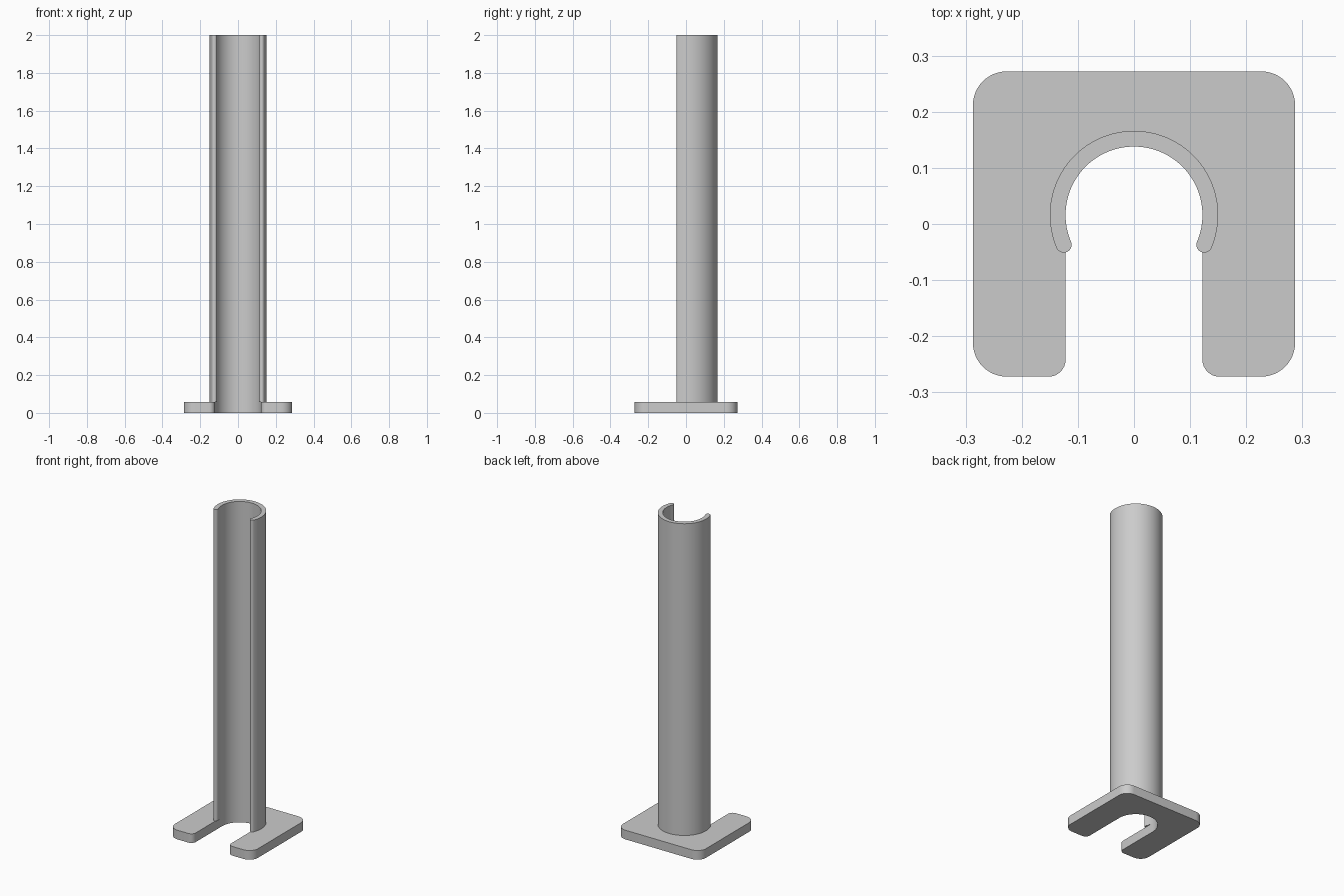
import bpy, bmesh
from math import cos, sin, pi, radians

cube = bpy.data.objects.get("Cube")
if cube:
    bpy.data.objects.remove(cube, do_unlink=True)

grey = bpy.data.materials.new("light grey")
grey.use_nodes = True
GREY = (0.6, 0.6, 0.6, 1)
grey.diffuse_color = GREY
grey.node_tree.nodes["Principled BSDF"].inputs["Base Color"].default_value = GREY

AXIS_Y = 0.016          # centre of the tube
INNER, OUTER = 0.122, 0.15
BASE_TOP = 0.057


def arc(cx, cy, r, start, end, steps):
    """Points along an arc, angles in degrees."""
    angles = [radians(start + (end - start) * i / steps) for i in range(steps + 1)]
    return [(cx + r * cos(a), cy + r * sin(a)) for a in angles]


def extrude_outline(name, outline, bottom, top):
    """Solid prism from a closed outline, smooth on its curved walls."""
    bm = bmesh.new()
    face = bm.faces.new([bm.verts.new((x, y, bottom)) for x, y in outline])
    result = bmesh.ops.extrude_face_region(bm, geom=[face], use_keep_orig=True)
    verts = [v for v in result["geom"] if isinstance(v, bmesh.types.BMVert)]
    bmesh.ops.translate(bm, verts=verts, vec=(0, 0, top - bottom))
    bmesh.ops.recalc_face_normals(bm, faces=bm.faces)
    mesh = bpy.data.meshes.new(name)
    bm.to_mesh(mesh)
    bm.free()
    mesh.materials.append(grey)
    obj = bpy.data.objects.new(name, mesh)
    bpy.context.collection.objects.link(obj)
    bpy.ops.object.select_all(action="DESELECT")
    obj.select_set(True)
    bpy.context.view_layer.objects.active = obj
    bpy.ops.object.shade_smooth_by_angle(angle=radians(30))
    return obj


# Base plate: rounded rectangle with a round-ended slot open to the front
W, D, R, r = 0.287, 0.272, 0.06, 0.03
right_half = (arc(W - R, D - R, R, 90, 0, 12)
              + arc(W - R, R - D, R, 0, -90, 12)
              + arc(INNER + r, r - D, r, -90, -180, 8))
left_half = [(-x, y) for x, y in reversed(right_half)]
slot = arc(0, AXIS_Y, INNER, 0, 180, 48)
extrude_outline("base_plate", right_half + slot + left_half, 0, BASE_TOP)

# Split tube: open towards the front, with rounded lips
LIP = 23                # degrees the wall wraps past the half circle
middle, lip_r = (INNER + OUTER) / 2, (OUTER - INNER) / 2
a = radians(LIP)
lip_x, lip_y = middle * cos(a), AXIS_Y - middle * sin(a)
outer = arc(0, AXIS_Y, OUTER, -LIP, 180 + LIP, 72)
left_lip = arc(-lip_x, lip_y, lip_r, 180 + LIP, 360 + LIP, 12)[1:-1]
inner = arc(0, AXIS_Y, INNER, 180 + LIP, -LIP, 72)
right_lip = arc(lip_x, lip_y, lip_r, 180 - LIP, 360 - LIP, 12)[1:-1]
extrude_outline("split_tube", outer + left_lip + inner + right_lip, BASE_TOP, 2)
